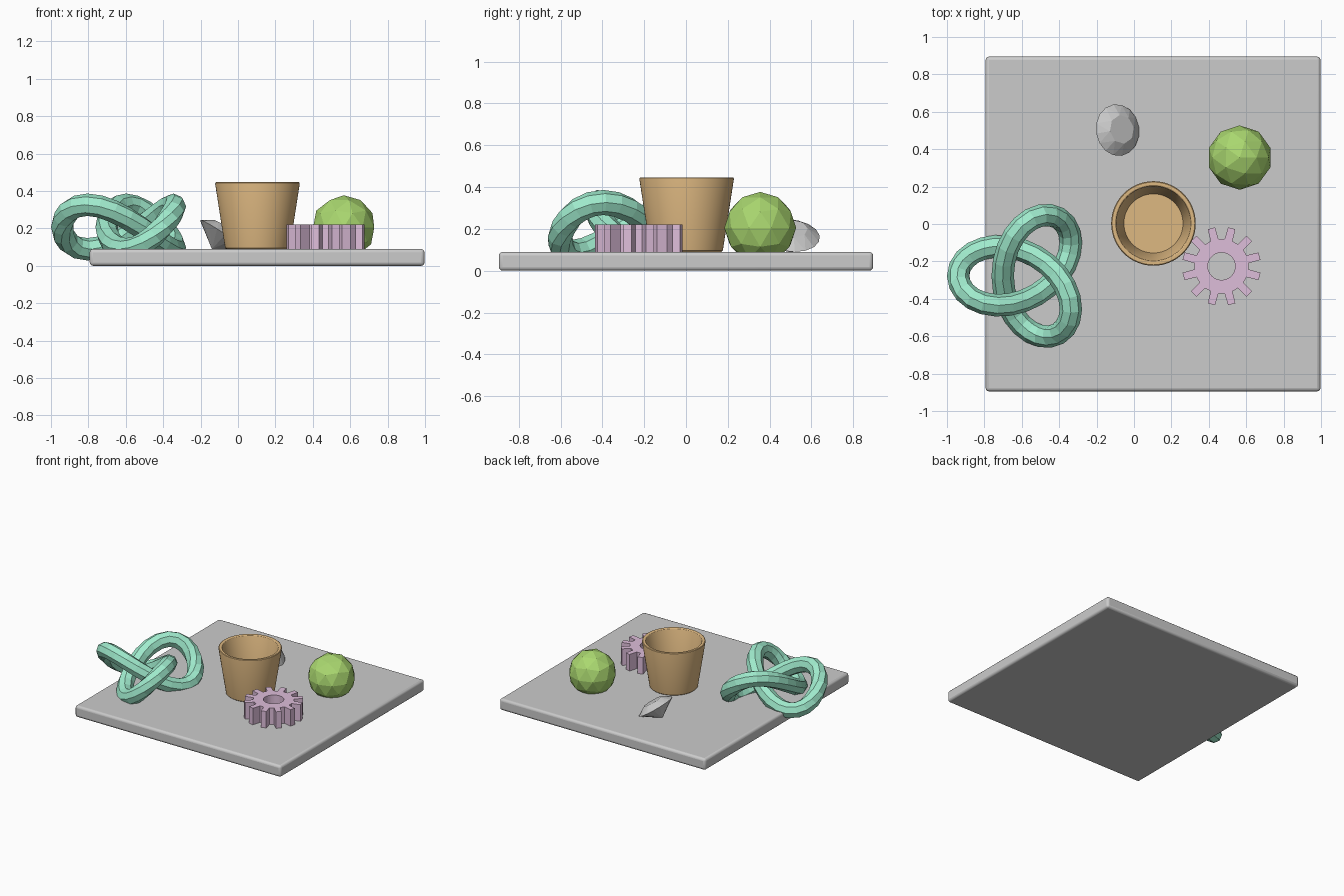
import bpy, bmesh
from math import sin, cos, tan, pi, radians
from mathutils import Vector, Matrix

if "Cube" in bpy.data.objects:
    bpy.data.objects.remove(bpy.data.objects["Cube"])

FLOOR = 0.09  # top of the slab


def paint(obj, rgb):
    mat = bpy.data.materials.new(obj.name + "_colour")
    mat.diffuse_color = (*rgb, 1)
    mat.use_nodes = True
    mat.node_tree.nodes["Principled BSDF"].inputs["Base Color"].default_value = mat.diffuse_color
    obj.data.materials.append(mat)


def make(name, verts, faces, rgb=None, smooth=False):
    mesh = bpy.data.meshes.new(name)
    mesh.from_pydata([tuple(v) for v in verts], [], faces)
    bm = bmesh.new()
    bm.from_mesh(mesh)
    bmesh.ops.recalc_face_normals(bm, faces=bm.faces)
    bm.to_mesh(mesh)
    bm.free()
    obj = bpy.data.objects.new(name, mesh)
    bpy.context.collection.objects.link(obj)
    if rgb:
        paint(obj, rgb)
    if smooth:
        smooth_by_angle(obj)
    return obj


def smooth_by_angle(obj):
    bpy.ops.object.select_all(action='DESELECT')
    obj.select_set(True)
    bpy.context.view_layer.objects.active = obj
    bpy.ops.object.shade_smooth_by_angle(angle=radians(30))


def bridge(a, b, n):
    """Quads between two vertex rings starting at indices a and b."""
    return [(a + i, a + (i + 1) % n, b + (i + 1) % n, b + i) for i in range(n)]


# Slab with softened edges
bpy.ops.mesh.primitive_cube_add(size=1, location=(0.102, 0, FLOOR / 2))
slab = bpy.context.object
slab.name = "slab"
slab.data.transform(Matrix.Diagonal((1.79, 1.79, FLOOR, 1)))
bevel = slab.modifiers.new("soft_edges", 'BEVEL')
bevel.width = 0.018
bevel.segments = 3
smooth_by_angle(slab)

# Bucket: revolved wall profile with closed floor discs
profile = [(0.166, 0.09), (0.173, 0.096), (0.226, 0.438), (0.225, 0.444), (0.221, 0.447),
           (0.206, 0.447), (0.201, 0.444), (0.198, 0.438), (0.158, 0.125)]
N = 64
verts = [(0.104 + r * cos(2 * pi * i / N), 0.003 + r * sin(2 * pi * i / N), z)
         for r, z in profile for i in range(N)]
faces = [f for k in range(len(profile) - 1) for f in bridge(k * N, (k + 1) * N, N)]
faces += [tuple(range(N)), tuple(range((len(profile) - 1) * N, len(profile) * N))]
make("bucket", verts, faces, (0.73, 0.48, 0.22), True)

# Gear: four outline points per tooth, bored with a round hole
TEETH = 12
outline, bore = [], []
for k in range(TEETH):
    mid = 15 + 30 * k
    for da, r in ((-8.5, 0.146), (-5.5, 0.211), (5.5, 0.211), (8.5, 0.146)):
        a = radians(mid + da)
        outline.append((0.468 + r * cos(a), -0.226 + r * sin(a)))
        b = radians(mid + (-11.25, -3.75, 3.75, 11.25)[len(bore) % 4])
        bore.append((0.468 + 0.073 * cos(b), -0.226 + 0.073 * sin(b)))
M = len(outline)
verts = [(x, y, z) for z in (FLOOR, 0.22) for ring in (outline, bore) for x, y in ring]
faces = (bridge(0, M, M) + bridge(0, 2 * M, M)
         + bridge(M, 3 * M, M) + bridge(2 * M, 3 * M, M))
make("gear", verts, faces, (0.73, 0.51, 0.70))

# Faceted ball, slightly sunk into the slab
bpy.ops.mesh.primitive_ico_sphere_add(subdivisions=2, radius=0.172, location=(0.565, 0.355, 0.205))
ball = bpy.context.object
ball.name = "faceted_ball"
paint(ball, (0.40, 0.68, 0.16))

# Trefoil knot: octagonal tube swept along a closed path
S, TUBE, STEPS, SIDES = 0.119, 0.06, 48, 8


def knot_point(t):
    return Vector((-0.583 + S * (cos(t) - 2 * cos(2 * t)),
                   -0.277 + S * (sin(t) + 2 * sin(2 * t)),
                   0.2075 + S * sin(3 * t)))


verts, faces = [], []
for k in range(STEPS):
    t = 2 * pi * k / STEPS
    tangent = (knot_point(t + 0.01) - knot_point(t - 0.01)).normalized()
    side = tangent.cross(Vector((0, 0, 1))).normalized()
    up = side.cross(tangent)
    for j in range(SIDES):
        a = 2 * pi * j / SIDES
        verts.append(knot_point(t) + TUBE * (cos(a) * side + sin(a) * up))
    faces += bridge(k * SIDES, ((k + 1) % STEPS) * SIDES, SIDES)
make("knot", verts, faces, (0.35, 0.83, 0.61))

# Cut gem lying on its pointed side: table, crown, girdle, point
R, TILT, G = 0.139, radians(34), 16
table = [(0.56 * R * cos(2 * pi * i / 8), 0.56 * R * sin(2 * pi * i / 8), 0.042) for i in range(8)]
girdle = [(R * cos(2 * pi * i / G), R * sin(2 * pi * i / G), 0) for i in range(G)]
verts = table + girdle + [(0, 0, -R * tan(TILT))]
faces = [tuple(range(8))]
for i in range(8):
    a, b = i, (i + 1) % 8
    g0, g1, g2 = 8 + 2 * i, 9 + 2 * i, 8 + (2 * i + 2) % G
    faces += [(a, g0, g1), (a, g1, b), (b, g1, g2)]
    faces += [(g0, g1, 24), (g1, g2, 24)]
gem = make("gem", verts, faces)
gem.matrix_world = (Matrix.Translation((-0.088, 0.502, FLOOR + R * sin(TILT)))
                    @ Matrix.Rotation(radians(9), 4, 'Z') @ Matrix.Rotation(TILT, 4, 'Y'))
